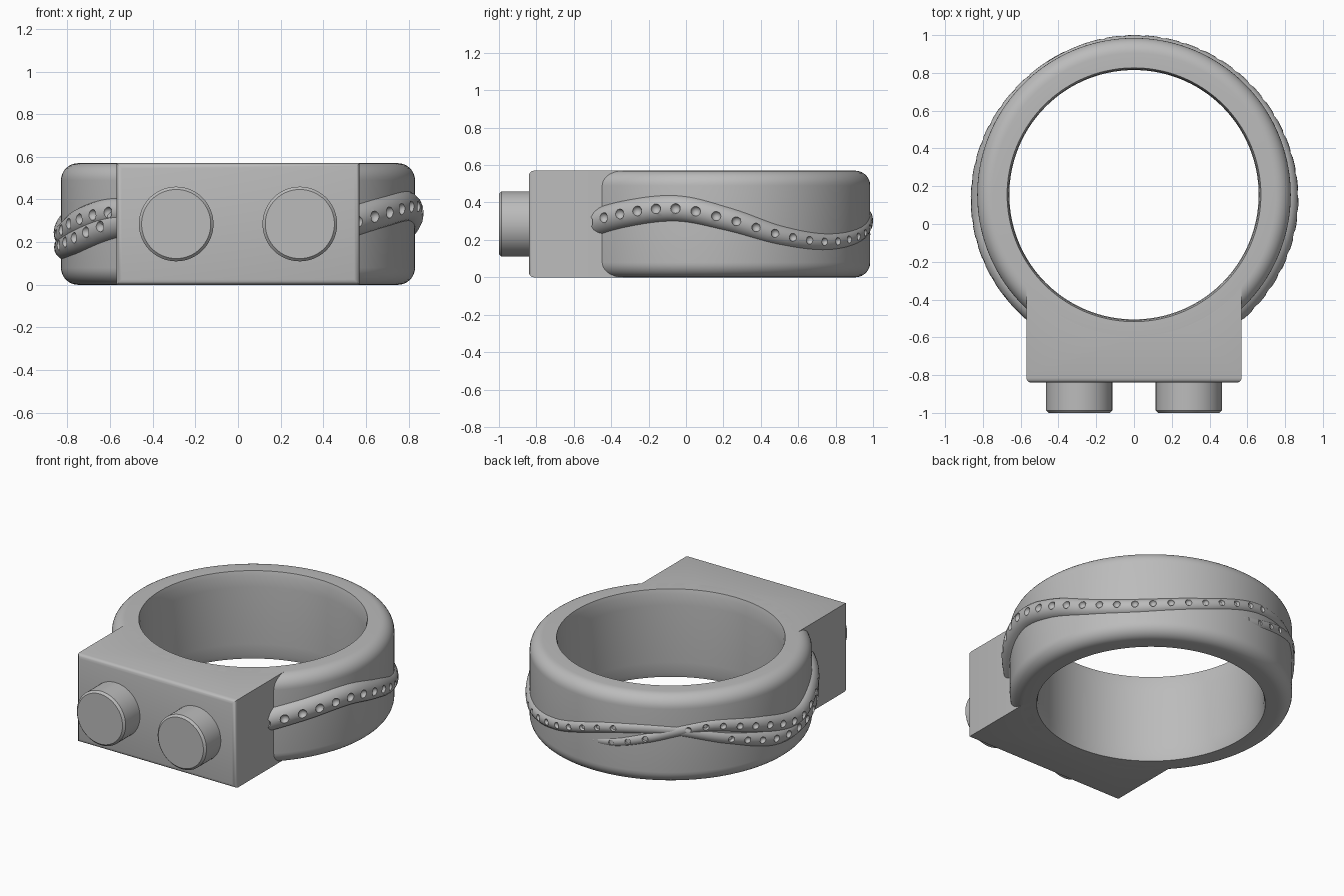
import bpy, bmesh, math
from mathutils import Vector, Matrix

cube = bpy.data.objects.get("Cube")
if cube:
    bpy.data.objects.remove(cube)

CY = 0.155          # ring centre on y
H = 0.57            # band height
R_OUT, R_IN = 0.83, 0.66

metal = bpy.data.materials.new("grey metal")
metal.use_nodes = True
GREY = (0.5, 0.5, 0.5, 1)
metal.diffuse_color = GREY
metal.node_tree.nodes["Principled BSDF"].inputs["Base Color"].default_value = GREY


def finish(bm, name, smooth=True):
    bmesh.ops.recalc_face_normals(bm, faces=bm.faces)
    mesh = bpy.data.meshes.new(name)
    bm.to_mesh(mesh)
    bm.free()
    mesh.materials.append(metal)
    ob = bpy.data.objects.new(name, mesh)
    bpy.context.collection.objects.link(ob)
    select(ob)
    if smooth:
        bpy.ops.object.shade_smooth_by_angle(angle=math.radians(35))
    return ob


def select(ob):
    bpy.ops.object.select_all(action='DESELECT')
    ob.select_set(True)
    bpy.context.view_layer.objects.active = ob


def lathe(name, profile, matrix, steps):
    """Spin a closed or open (radius, height) profile about local z."""
    bm = bmesh.new()
    rows = []
    for i in range(steps):
        a = math.tau * i / steps
        rows.append([bm.verts.new(matrix @ Vector((r * math.cos(a), r * math.sin(a), z)))
                     for r, z in profile])
    n = len(profile)
    for i in range(steps):
        p, q = rows[i], rows[(i + 1) % steps]
        for j in range(n):
            k = (j + 1) % n
            bm.faces.new((p[j], q[j], q[k], p[k]))
    bmesh.ops.remove_doubles(bm, verts=bm.verts, dist=1e-5)
    return finish(bm, name)


# Band with rounded outer corners and slightly eased inner rim
fillet = 0.08
lower = [(R_IN, 0.1), (R_IN + 0.004, 0.03), (R_IN + 0.012, 0)]
for i in range(9):
    a = math.pi / 2 * i / 8
    lower.append((R_OUT - fillet + fillet * math.sin(a), fillet - fillet * math.cos(a)))
band_profile = lower + [(r, H - z) for r, z in reversed(lower)]
lathe("ring_band", band_profile, Matrix.Translation((0, CY, 0)), 144)

# Front block, hollowed at the back to follow the band
W, FRONT = 0.57, -0.84
bm = bmesh.new()
outline = [(-W, FRONT), (W, FRONT)]
r_arc = 0.70
half = math.asin(W / r_arc)
for i in range(33):
    a = half - 2 * half * i / 32
    outline.append((r_arc * math.sin(a), CY - r_arc * math.cos(a)))
base = bm.faces.new([bm.verts.new((x, y, 0)) for x, y in outline])
new = bmesh.ops.extrude_face_region(bm, geom=[base])["geom"]
bmesh.ops.translate(bm, vec=(0, 0, H), verts=[v for v in new if isinstance(v, bmesh.types.BMVert)])
front_edges = [e for e in bm.edges if all(abs(v.co.y - FRONT) < 1e-4 for v in e.verts)]
bmesh.ops.bevel(bm, geom=front_edges, offset=0.025, segments=3, profile=0.5, affect='EDGES')
finish(bm, "front_block")

# Two round studs on the block
for side, x in (("right", -0.29), ("left", 0.29)):
    m = Matrix.Translation((x, FRONT + 0.02, H / 2)) @ Matrix.Rotation(math.pi / 2, 4, 'X')
    lathe(side + "_stud", [(0, 0), (0.175, 0), (0.175, 0.167), (0.162, 0.18), (0, 0.18)], m, 64)


def sample(path, deg):
    """Smooth height and thickness at an angle along a path."""
    i = max(j for j in range(len(path) - 1) if path[j][0] <= deg)
    p0, p1, p2, p3 = (path[min(max(i + k, 0), len(path) - 1)] for k in (-1, 0, 1, 2))
    span = p2[0] - p1[0]
    t = (deg - p1[0]) / span
    out = []
    for c in (1, 2):
        m1 = (p2[c] - p0[c]) / (p2[0] - p0[0]) * span
        m2 = (p3[c] - p1[c]) / (p3[0] - p1[0]) * span
        out.append((2 * t**3 - 3 * t**2 + 1) * p1[c] + (t**3 - 2 * t**2 + t) * m1
                   + (3 * t**2 - 2 * t**3) * p2[c] + (t**3 - t**2) * m2)
    return out


R_VINE = 0.80


def radial(deg):
    a = math.radians(deg)
    return Vector((math.cos(a), math.sin(a), 0))


def centre(path, deg):
    return radial(deg) * R_VINE + Vector((0, CY, sample(path, deg)[0]))


def strand(name, path, dot_ranges):
    """Tapered tube wrapped on the band, drilled with a row of dimples."""
    start, end = path[0][0], path[-1][0]
    steps, sides = int((end - start) / 1.5), 20
    bm = bmesh.new()
    rings = []
    for i in range(steps + 1):
        d = start + (end - start) * i / steps
        lo, hi = max(start, d - 0.5), min(end, d + 0.5)
        tangent = (centre(path, hi) - centre(path, lo)).normalized()
        n = radial(d)
        b = tangent.cross(n).normalized()
        c, r = centre(path, d), sample(path, d)[1]
        rings.append([bm.verts.new(c + r * (n * math.cos(math.tau * k / sides)
                                            + b * math.sin(math.tau * k / sides)))
                      for k in range(sides)])
    for p, q in zip(rings, rings[1:]):
        for k in range(sides):
            bm.faces.new((p[k], q[k], q[k - 1], p[k - 1]))
    bm.faces.new(rings[0])
    bm.faces.new(rings[-1])
    ob = finish(bm, name, smooth=False)

    # Dimple cutters
    cut = bmesh.new()
    for first, last in dot_ranges:
        d = first
        while d <= last:
            r = sample(path, d)[1]
            pos = centre(path, d) + radial(d) * r
            bmesh.ops.create_icosphere(cut, subdivisions=2, radius=0.008 + r * 0.26,
                                       matrix=Matrix.Translation(pos))
            d += 7.2
    cutter = finish(cut, name + "_cutter", smooth=False)
    cutter.hide_render = True
    select(ob)
    mod = ob.modifiers.new("dimples", 'BOOLEAN')
    mod.operation, mod.solver, mod.object = 'DIFFERENCE', 'EXACT', cutter
    bpy.ops.object.modifier_apply(modifier=mod.name)
    bpy.data.objects.remove(cutter)
    bpy.ops.object.shade_smooth_by_angle(angle=math.radians(35))


# Two intertwined strands: (angle, height, thickness)
long_path = [(-58, .27, .078), (-35, .34, .077), (-14, .368, .075), (5, .31, .068),
             (25, .225, .058), (46, .19, .052), (70, .23, .047), (100, .335, .044),
             (125, .35, .04), (150, .265, .046), (175, .18, .06), (200, .2, .069),
             (224, .28, .073), (236, .31, .073)]
short_path = [(85, .22, .025), (100, .24, .037), (115, .295, .042), (130, .35, .043),
              (143, .365, .046), (163, .31, .056), (187, .235, .067), (205, .29, .072),
              (222, .335, .073), (236, .34, .073)]
strand("long_strand", long_path, [(-50, 107), (150, 228)])
strand("short_strand", short_path, [(93, 115), (132, 228)])
